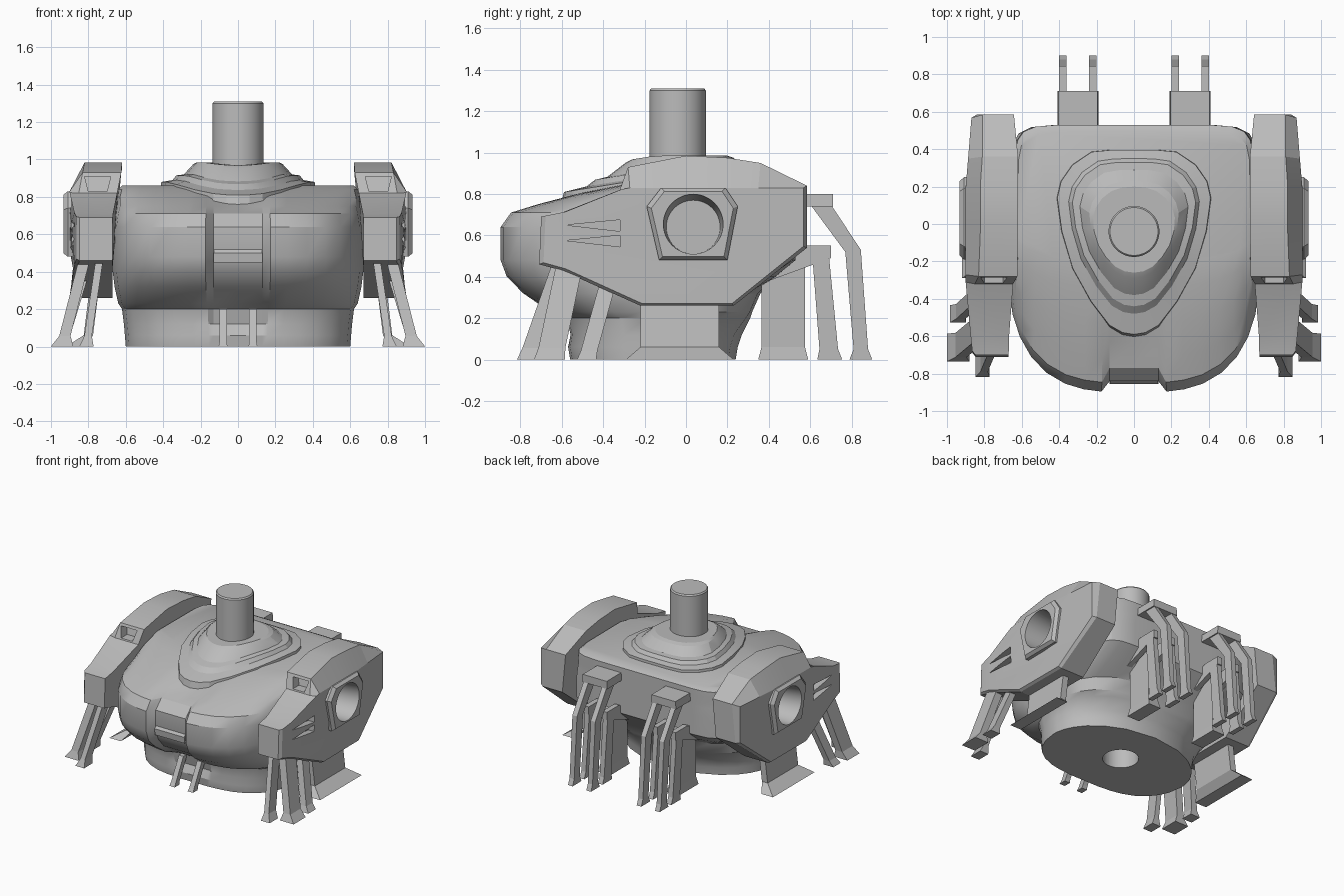
import bpy, bmesh, math
from mathutils import Vector

cube = bpy.data.objects.get("Cube")
if cube:
    bpy.data.objects.remove(cube, do_unlink=True)

grey = bpy.data.materials.new("plain_grey")
grey.use_nodes = True
grey.diffuse_color = (0.5, 0.5, 0.5, 1)
grey.node_tree.nodes["Principled BSDF"].inputs["Base Color"].default_value = (0.5, 0.5, 0.5, 1)


def activate(ob):
    bpy.ops.object.select_all(action='DESELECT')
    ob.select_set(True)
    bpy.context.view_layer.objects.active = ob


def modify(ob, kind, **settings):
    activate(ob)
    mod = ob.modifiers.new(kind.lower(), kind)
    for key, value in settings.items():
        setattr(mod, key, value)
    bpy.ops.object.modifier_apply(modifier=mod.name)


def loft(name, *rings):
    """Skin a stack of closed rings and cap both ends."""
    bm = bmesh.new()
    rows = [[bm.verts.new(p) for p in ring] for ring in rings]
    n = len(rows[0])
    for a, b in zip(rows, rows[1:]):
        for i in range(n):
            j = (i + 1) % n
            bm.faces.new((a[i], a[j], b[j], b[i]))
    bm.faces.new(rows[0])
    bm.faces.new(rows[-1])
    bmesh.ops.recalc_face_normals(bm, faces=bm.faces)
    mesh = bpy.data.meshes.new(name)
    bm.to_mesh(mesh)
    bm.free()
    mesh.materials.append(grey)
    ob = bpy.data.objects.new(name, mesh)
    bpy.context.collection.objects.link(ob)
    return ob


def rect(x, y, z, w, d):
    return [(x + sx * w / 2, y + sy * d / 2, z)
            for sx, sy in ((-1, -1), (1, -1), (1, 1), (-1, 1))]


def side(profile, x):
    return [(x, y, z) for y, z in profile]


def disc(x, y, z, r, axis='Z', n=48):
    ring = []
    for i in range(n):
        c, s = r * math.cos(math.tau * i / n), r * math.sin(math.tau * i / n)
        ring.append((x + c, y + s, z) if axis == 'Z' else (x, y + c, z + s))
    return ring


def mirror(ob):
    modify(ob, 'MIRROR', use_mirror_merge=False)


def cut(cutter, *targets):
    cutter.hide_render = True
    for ob in targets:
        modify(ob, 'BOOLEAN', object=cutter, operation='DIFFERENCE', solver='EXACT')
    bpy.data.objects.remove(cutter, do_unlink=True)


def smooth(ob, degrees=28):
    activate(ob)
    bpy.ops.object.shade_smooth_by_angle(angle=math.radians(degrees))


# Main hull: horizontal rings with a recessed strip down the front
def hull_ring(z, w, front, back, q, recess):
    mid = front * 0.33
    half = [(0, front + recess), (0.13, front + recess)]
    for u in (0.26, 0.4, 0.55, 0.7, 0.82, 0.91, 0.97, 1):
        half.append((u * w, mid + (front - mid) * (1 - u ** 3.2) ** 0.5))
    for u in (0.995, 0.97, 0.92, 0.82, 0.65, 0.4, 0):
        half.append((u * w, mid + (back - mid) * (1 - u ** q) ** (1 / q)))
    return [(x, y, z) for x, y in half] + [(-x, y, z) for x, y in half[-2:0:-1]]


hull = loft("hull", *[hull_ring(*r) for r in (
    (0.0, 0.60, -0.56, 0.24, 2, 0), (0.06, 0.605, -0.57, 0.25, 2, 0),
    (0.12, 0.61, -0.56, 0.27, 2, 0.02), (0.20, 0.62, -0.58, 0.31, 2.5, 0.02),
    (0.23, 0.64, -0.66, 0.32, 3, 0.05), (0.32, 0.66, -0.79, 0.36, 3, 0.05),
    (0.40, 0.67, -0.87, 0.44, 6, 0.06), (0.48, 0.67, -0.9, 0.53, 10, 0.06),
    (0.64, 0.67, -0.9, 0.53, 10, 0.06), (0.71, 0.66, -0.85, 0.53, 10, 0.08),
    (0.75, 0.65, -0.72, 0.53, 10, 0.09), (0.80, 0.65, -0.53, 0.53, 10, 0.04),
    (0.84, 0.64, -0.34, 0.53, 10, 0), (0.86, 0.62, -0.2, 0.49, 10, 0))])
cut(loft("bottom_hole_cutter", disc(0, -0.15, -0.1, 0.13), disc(0, -0.15, 0.3, 0.13)), hull)
smooth(hull)

# Vent lip across the front strip
loft("front_vent", rect(0, -0.81, 0.45, 0.26, 0.08), rect(0, -0.81, 0.50, 0.26, 0.09),
     rect(0, -0.80, 0.53, 0.25, 0.06))


# Stepped collar: pear-shaped outside, rounder inside, dipping toward the front
PEAR = [(0, 0), (0.3, 0), (0.55, 0.01), (0.8, 0.08), (0.95, 0.17), (1, 0.26), (0.94, 0.44),
        (0.8, 0.64), (0.56, 0.82), (0.32, 0.95), (0.15, 0.99), (0, 1)]


def pear_ring(w, back, front, z, roundness):
    half = []
    for i, (u, t) in enumerate(PEAR):
        a = math.pi * i / (len(PEAR) - 1)
        u += (math.sin(a) - u) * roundness
        t += ((1 - math.cos(a)) / 2 - t) * roundness
        half.append((u * w, back + (front - back) * t))
    pts = half + [(-x, y) for x, y in half[-2:0:-1]]
    return [(x, y, z + 0.16 * min(0, y + 0.15)) for x, y in pts]


collar = loft("collar", *[pear_ring(*r) for r in (
    (0.42, 0.40, -0.61, 0.80, 0), (0.41, 0.395, -0.59, 0.88, 0), (0.35, 0.35, -0.48, 0.89, 0.1),
    (0.33, 0.33, -0.44, 0.915, 0.1), (0.29, 0.29, -0.38, 0.92, 0.2), (0.24, 0.23, -0.29, 0.975, 0.4),
    (0.22, 0.2, -0.26, 0.985, 0.6))])
smooth(collar, 16)

# Central post
post = loft("post", disc(0, -0.04, 0.88, 0.136), disc(0, -0.04, 1.3, 0.136), disc(0, -0.04, 1.31, 0.128))
smooth(post)

# Side pods: outline extruded outward with chamfered rim
OUTLINE = [(-0.71, 0.46), (-0.70, 0.69), (-0.6, 0.71), (-0.32, 0.82), (-0.28, 0.93),
           (0, 0.985), (0.2, 0.975), (0.36, 0.95), (0.585, 0.84), (0.585, 0.54),
           (0.42, 0.41), (0.23, 0.26), (-0.22, 0.26), (-0.6, 0.43)]


def rim_x(y, z):
    return 0.82 + 0.06 * min(1, (0.985 - z) / 0.3) - 0.08 * max(0, -y - 0.3) - 0.1 * max(0, y - 0.2)


pod = loft("side_pod",
           [(0.62 + min(0.05, 0.2 * max(0, 0.95 - z)), y, z) for y, z in OUTLINE],
           [(rim_x(y, z), y, z) for y, z in OUTLINE],
           [(0.9 - 0.1 * max(0, -y - 0.35) - 0.08 * max(0, y - 0.2), y * 0.97, min(0.83, 0.015 + z * 0.985))
            for y, z in OUTLINE])
plate_outline = [(-0.12, 0.83), (0.19, 0.83), (0.25, 0.74), (0.20, 0.48), (-0.13, 0.48), (-0.19, 0.74)]
inner_outline = [(0.035 + (y - 0.035) * 0.9, 0.655 + (z - 0.655) * 0.9) for y, z in plate_outline]
plate = loft("hole_plate", side(plate_outline, 0.87), side(plate_outline, 0.91), side(inner_outline, 0.932))
cut(loft("hole_cutter", disc(0.73, 0.035, 0.64, 0.13, 'X'), disc(0.94, 0.035, 0.655, 0.145, 'X')), pod, plate)
# Wedge slits near the nose of each pod
for z in (0.575, 0.65):
    wedge = [(-0.58, z), (-0.32, z - 0.03), (-0.32, z + 0.025)]
    cut(loft("slit_cutter", side(wedge, 0.84), side(wedge, 1)), pod)
# Window in the raised block facing forward
cut(loft("window_cutter", rect(0.75, -0.30, 0.83, 0.10, 0.12), rect(0.75, -0.28, 0.91, 0.14, 0.12)), pod)
smooth(pod, 15)
smooth(plate, 20)
mirror(pod)
mirror(plate)


# Flared legs: straight shaft to the ankle, then widening into a foot
def leg(name, top, foot, w, d, flare=1.6):
    top, foot = Vector(top), Vector(foot)
    ankle = foot.lerp(top, 0.12)
    mirror(loft(name, rect(*top, w, d), rect(*ankle, w, d), rect(*foot, w * flare, d * 1.15)))


leg("front_inner_leg", (0.74, -0.60, 0.47), (0.81, -0.765, 0), 0.04, 0.09, 1.9)
leg("front_outer_leg", (0.82, -0.56, 0.47), (0.94, -0.66, 0), 0.06, 0.13, 2)
leg("front_rear_leg", (0.83, -0.38, 0.36), (0.94, -0.48, 0), 0.05, 0.08, 1.7)
leg("small_front_foot", (0.08, -0.57, 0.2), (0.08, -0.68, 0), 0.04, 0.05, 1.2)
leg("back_panel_leg", (0.30, 0.47, 0.5), (0.30, 0.47, 0), 0.09, 0.21, 1.2)

# Broad middle leg kicking outward at the foot
mirror(loft("middle_leg", rect(0.77, -0.03, 0.3, 0.05, 0.38), rect(0.80, -0.03, 0.06, 0.05, 0.38),
            rect(0.87, -0.03, 0, 0.1, 0.52)))

# Back brackets with bent struts
mirror(loft("back_bracket", rect(0.3, 0.56, 0.74, 0.22, 0.3), rect(0.3, 0.56, 0.80, 0.21, 0.3)))
lower_arm = [(0.4, 0.38), (0.7, 0.49), (0.7, 0.55), (0.56, 0.55), (0.4, 0.5)]
strut = [(0.6, 0.75), (0.77, 0.52), (0.81, 0.05), (0.79, 0), (0.9, 0), (0.88, 0.05), (0.845, 0.53), (0.7, 0.75)]
shin = [(0.61, 0.51), (0.645, 0.05), (0.635, 0), (0.755, 0), (0.735, 0.05), (0.69, 0.51)]
for x in (0.22, 0.38):
    for name, outline in (("back_lower_arm", lower_arm), ("back_strut", strut), ("back_shin", shin)):
        mirror(loft(name, side(outline, x - 0.02), side(outline, x + 0.02)))
